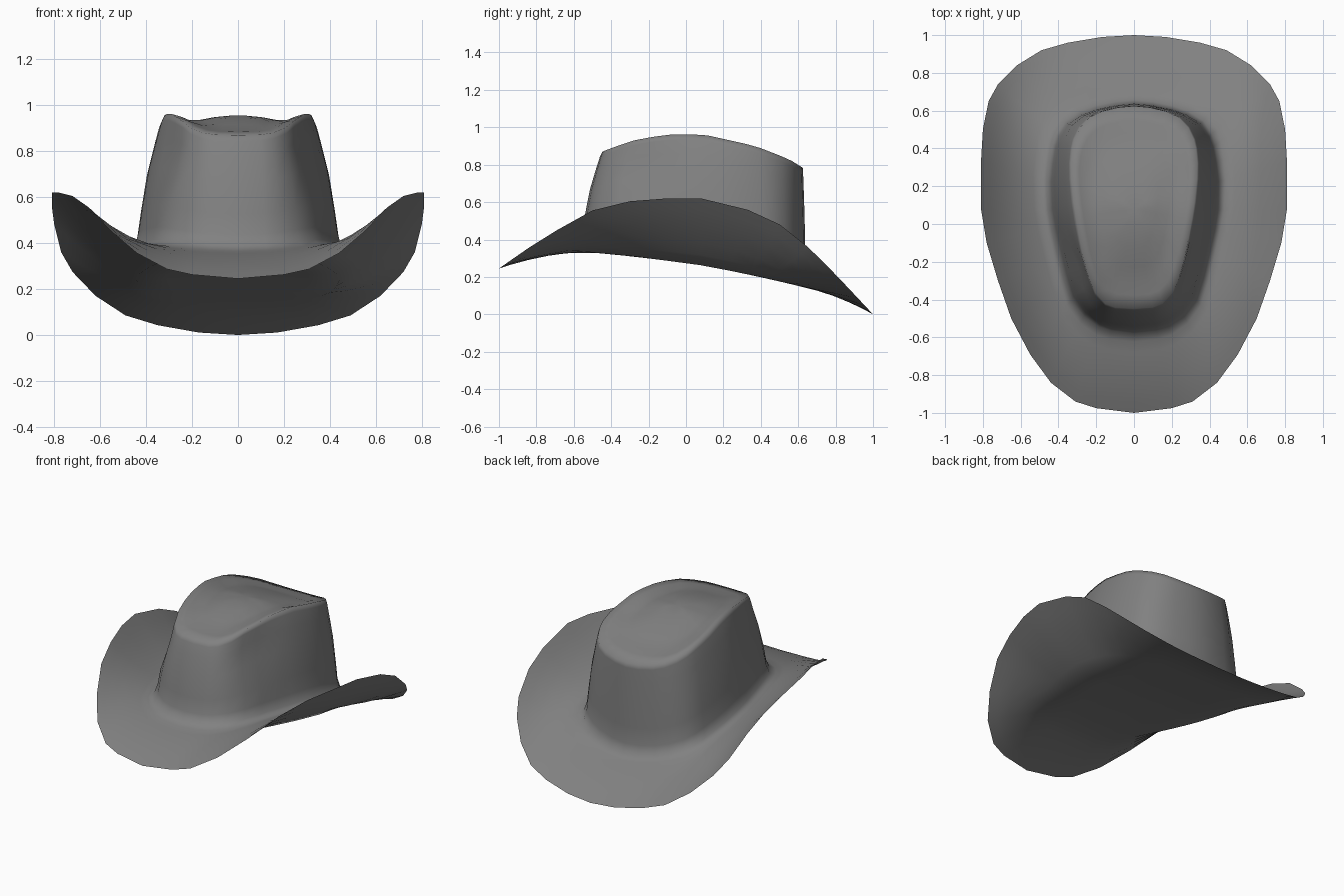
import bpy, bmesh, math

if "Cube" in bpy.data.objects:
    bpy.data.objects.remove(bpy.data.objects["Cube"])

# ---------- helpers ----------
def lookup(table, v):
    """Piecewise-linear interpolation in a list of (key, value)."""
    if v <= table[0][0]:
        return table[0][1]
    for (a, fa), (b, fb) in zip(table, table[1:]):
        if v <= b:
            return fa + (fb - fa) * (v - a) / (b - a)
    return table[-1][1]

def smooth_path(pts, steps=8):
    """Catmull-Rom path through half-outline points, mirrored at both ends."""
    p = [(-pts[1][0], pts[1][1])] + pts + [(-pts[-2][0], pts[-2][1])]
    out = []
    for i in range(1, len(p) - 2):
        for s in range(steps):
            t = s / steps
            out.append(tuple(0.5 * (2 * b + (c - a) * t + (2 * a - 5 * b + 4 * c - d) * t * t
                                    + (3 * b - a - 3 * c + d) * t ** 3)
                             for a, b, c, d in zip(p[i - 1], p[i], p[i + 1], p[i + 2])))
    return out + [pts[-1]]

def fractions(path):
    acc = [0.0]
    for a, b in zip(path, path[1:]):
        acc.append(acc[-1] + math.dist(a, b))
    return [v / acc[-1] for v in acc]

def resample(pts, fr):
    path = smooth_path(pts)
    f = fractions(path)
    xs = list(zip(f, [p[0] for p in path]))
    ys = list(zip(f, [p[1] for p in path]))
    return [(lookup(xs, t), lookup(ys, t)) for t in fr]

def lerp(a, b, t):
    return a + (b - a) * t

# ---------- half outlines, back centre to front centre ----------
edge = [(0, 1), (.17, .99), (.35, .96), (.49, .92), (.62, .84), (.72, .74), (.77, .65),
        (.80, .5), (.81, .33), (.81, .08), (.78, -.1), (.72, -.3), (.65, -.5), (.55, -.69),
        (.44, -.84), (.31, -.94), (.2, -.975), (0, -1)]
fr = fractions(edge)
base = resample([(0, .64), (.13, .625), (.26, .59), (.36, .53), (.415, .42), (.442, .2),
                 (.43, .05), (.375, -.2), (.315, -.4), (.21, -.51), (.1, -.55), (0, -.56)], fr)
rim = resample([(0, .625), (.12, .61), (.23, .57), (.30, .49), (.332, .38), (.335, .25),
                (.32, .1), (.295, -.05), (.265, -.2), (.21, -.36), (.13, -.435), (0, -.45)], fr)

# ---------- height profiles along y ----------
edge_z = [(-1, .245), (-.85, .35), (-.69, .45), (-.52, .55), (-.34, .60), (-.17, .62), (.08, .62),
          (.24, .59), (.4, .535), (.53, .465), (.63, .38), (.72, .295), (.85, .16), (1, 0)]
under_z = [(-.56, .335), (-.3, .313), (.1, .26), (.4, .2), (.65, .14)]
top_z = [(-.46, .865), (-.4, .89), (-.25, .94), (-.05, .965), (.1, .96), (.37, .90),
         (.55, .83), (.63, .78)]
CY = .08

def brim_ring(inner, t, sag):
    """Ring between the brim edge (t=0) and an inner ring (t=1)."""
    ring = []
    for (ex, ey), (ix, iy, iz) in zip(edge, inner):
        bow = 4 * t * (1 - t) * (.015 - sag * (ex / .81) ** 2)
        ring.append((lerp(ex, ix, t), lerp(ey, iy, t), lerp(lookup(edge_z, ey), iz, t) + bow))
    return ring

# joint heights: the upper face of the brim sits above the underside, most at the sides
joint = [lookup(under_z, y) + .03 + .08 * (x / .44) ** 2 for x, y in base]
under = [(x, y, lookup(under_z, y)) for x, y in base]
foot = [(x * 1.1, CY + (y - CY) * 1.1, z) for (x, y), z in zip(base, joint)]

# ---------- upper rings: brim, fillet, crown wall, crown top ----------
upper = [brim_ring(foot, t, .055) for t in (0, .15, .35, .6, .85, 1)]
upper.append([(x * 1.03, CY + (y - CY) * 1.03, z + .022) for (x, y), z in zip(base, joint)])
# crown wall: (height fraction, inward fraction), pinched near the front corners
for h, s in ((.14, .03), (.32, .17), (.6, .42), (.82, .72), (.95, .91), (1, 1.02)):
    ring = []
    for (bx, by), (rx, ry), z in zip(base, rim, joint):
        x, y = lerp(bx, rx, s), lerp(by, ry, s)
        pinch = .03 * math.exp(-((y + .27) / .14) ** 2) * max(0, 1 - ((h - .68) / .32) ** 2)
        ring.append((x * (1 - pinch / .3), y, lerp(z, lookup(top_z, ry), h)))
    upper.append(ring)
# shallow groove inside the rim, low dome in the middle
for k, drop in ((.86, .014), (.74, .028), (.58, .028), (.38, .016), (.18, .009)):
    upper.append([(x * k, CY + (y - CY) * k, lookup(top_z, CY + (y - CY) * k) - drop)
                  for x, y in rim])

# ---------- lower rings: brim underside and closed bottom ----------
lower = [brim_ring(under, t, .04) for t in (.15, .35, .6, .8, 1)]
for k in (.7, .4, .15):
    lower.append([(x * k, CY + (y - CY) * k, lookup(under_z, CY + (y - CY) * k))
                  for x, y in base])

# ---------- hat body: one continuous closed form ----------
bm = bmesh.new()

def make_loop(ring):
    return [bm.verts.new(c) for c in ring + [(-x, y, z) for x, y, z in ring[-2:0:-1]]]

def skin(loops, tip_z):
    n = len(loops[0])
    for a, b in zip(loops, loops[1:]):
        for i in range(n):
            bm.faces.new((a[(i + 1) % n], a[i], b[i], b[(i + 1) % n]))
    tip = bm.verts.new((0, CY, tip_z))
    for i in range(n):
        bm.faces.new((loops[-1][(i + 1) % n], loops[-1][i], tip))

top_loops = [make_loop(r) for r in upper]
skin(top_loops, lookup(top_z, CY) - .007)
skin([top_loops[0]] + [make_loop(r) for r in lower], lookup(under_z, CY))
bmesh.ops.recalc_face_normals(bm, faces=bm.faces[:])
for f in bm.faces:
    f.smooth = True
for e in bm.edges:      # crisp brim edge
    if all(v in top_loops[0] for v in e.verts):
        e.smooth = False
mesh = bpy.data.meshes.new("hat_body")
bm.to_mesh(mesh)
bm.free()

felt = bpy.data.materials.new("grey_felt")
felt.diffuse_color = (.22, .22, .22, 1)
felt.use_nodes = True
felt.node_tree.nodes["Principled BSDF"].inputs["Base Color"].default_value = felt.diffuse_color
mesh.materials.append(felt)
hat = bpy.data.objects.new("hat_body", mesh)
bpy.context.collection.objects.link(hat)
